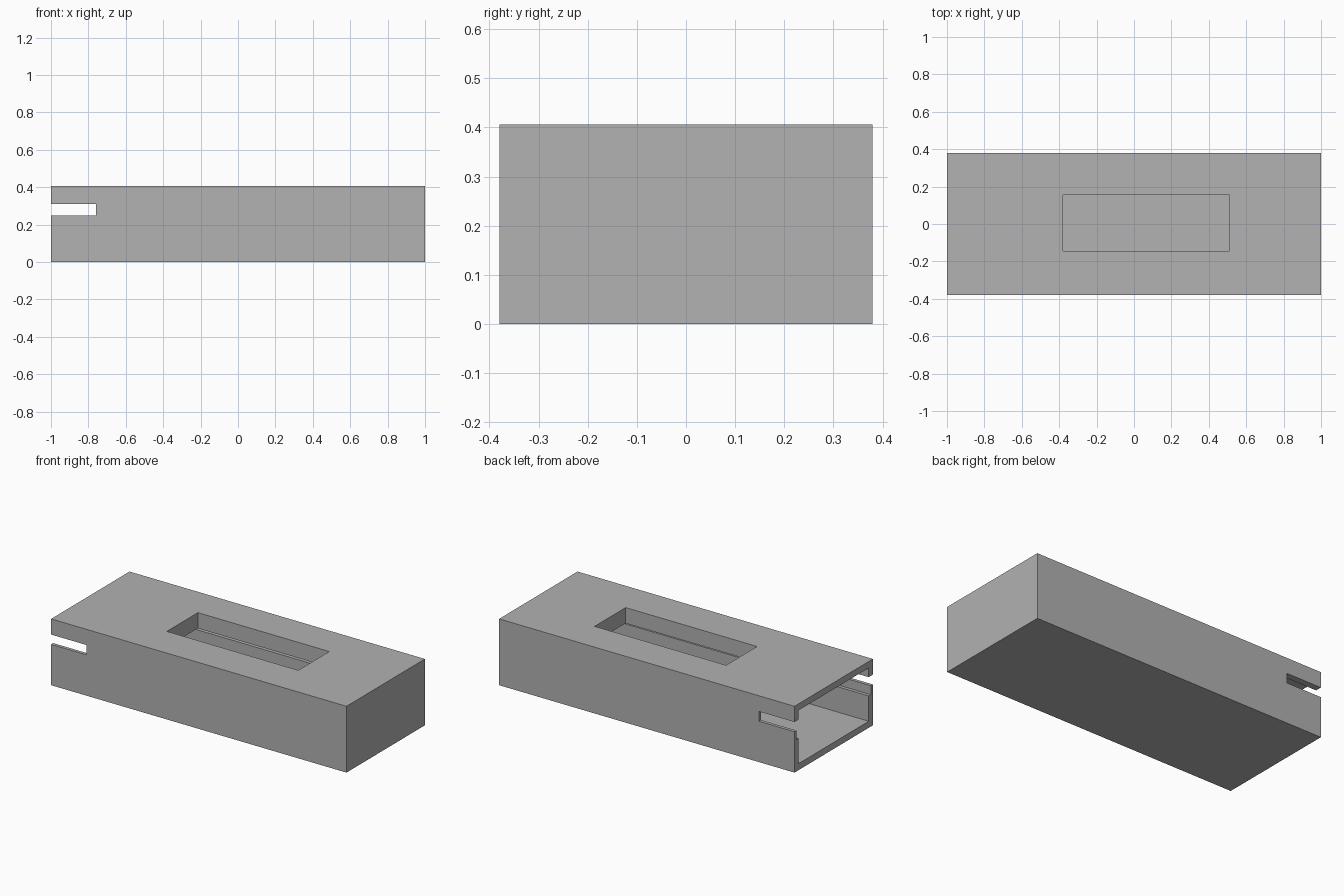
import bpy
import bmesh
from mathutils import Vector

cube = bpy.data.objects.get("Cube")
if cube:
    bpy.data.objects.remove(cube, do_unlink=True)

grey = bpy.data.materials.new("plain_grey")
grey.use_nodes = True
colour = (0.445, 0.445, 0.445, 1)
grey.diffuse_color = colour
for node in grey.node_tree.nodes:
    if node.type == 'BSDF_PRINCIPLED':
        node.inputs["Base Color"].default_value = colour


def box(name, low, high):
    """Box between two opposite corners."""
    low, high = Vector(low), Vector(high)
    bm = bmesh.new()
    bmesh.ops.create_cube(bm, size=1)
    bmesh.ops.scale(bm, vec=high - low, verts=bm.verts)
    bmesh.ops.translate(bm, vec=(low + high) / 2, verts=bm.verts)
    mesh = bpy.data.meshes.new(name)
    bm.to_mesh(mesh)
    bm.free()
    mesh.materials.append(grey)
    obj = bpy.data.objects.new(name, mesh)
    bpy.context.collection.objects.link(obj)
    return obj


def combine(target, operation, low, high):
    """Cut a box from the target or join one to it."""
    tool = box("helper", low, high)
    tool.hide_render = True
    mod = target.modifiers.new(operation.lower(), 'BOOLEAN')
    mod.operation = operation
    mod.solver = 'EXACT'
    mod.object = tool
    depsgraph = bpy.context.evaluated_depsgraph_get()
    result = bpy.data.meshes.new_from_object(target.evaluated_get(depsgraph))
    target.modifiers.clear()
    target.data = result
    bpy.data.objects.remove(tool, do_unlink=True)


# Outer dimensions and wall thickness
half_y, height, wall = 0.379, 0.406, 0.04
inner_y = half_y - wall
slot_low, slot_top = 0.25, 0.31
win_low, win_high = Vector((-0.38, -0.145)), Vector((0.51, 0.155))

case = box("case", (-1, -half_y, 0), (1, half_y, height))

# Cavity open at one end, with a shallow guide groove in both side walls
combine(case, 'DIFFERENCE', (-1.1, -inner_y, wall), (1 - wall, inner_y, height - wall))
combine(case, 'DIFFERENCE', (-1.1, -half_y + 0.02, 0.195), (0.96, half_y - 0.02, slot_top))

# Rim hanging below the window, then the window itself
rim = Vector((wall, wall))
combine(case, 'UNION', (*(win_low - rim), slot_top), (*(win_high + rim), height - 0.01))
combine(case, 'DIFFERENCE', (*win_low, slot_top - 0.02), (*win_high, height + 0.1))

# Slot through both side walls at the open end
combine(case, 'DIFFERENCE', (-1.1, -half_y - 0.1, slot_low), (-0.76, half_y + 0.1, slot_top))
case.data.name = "case"
